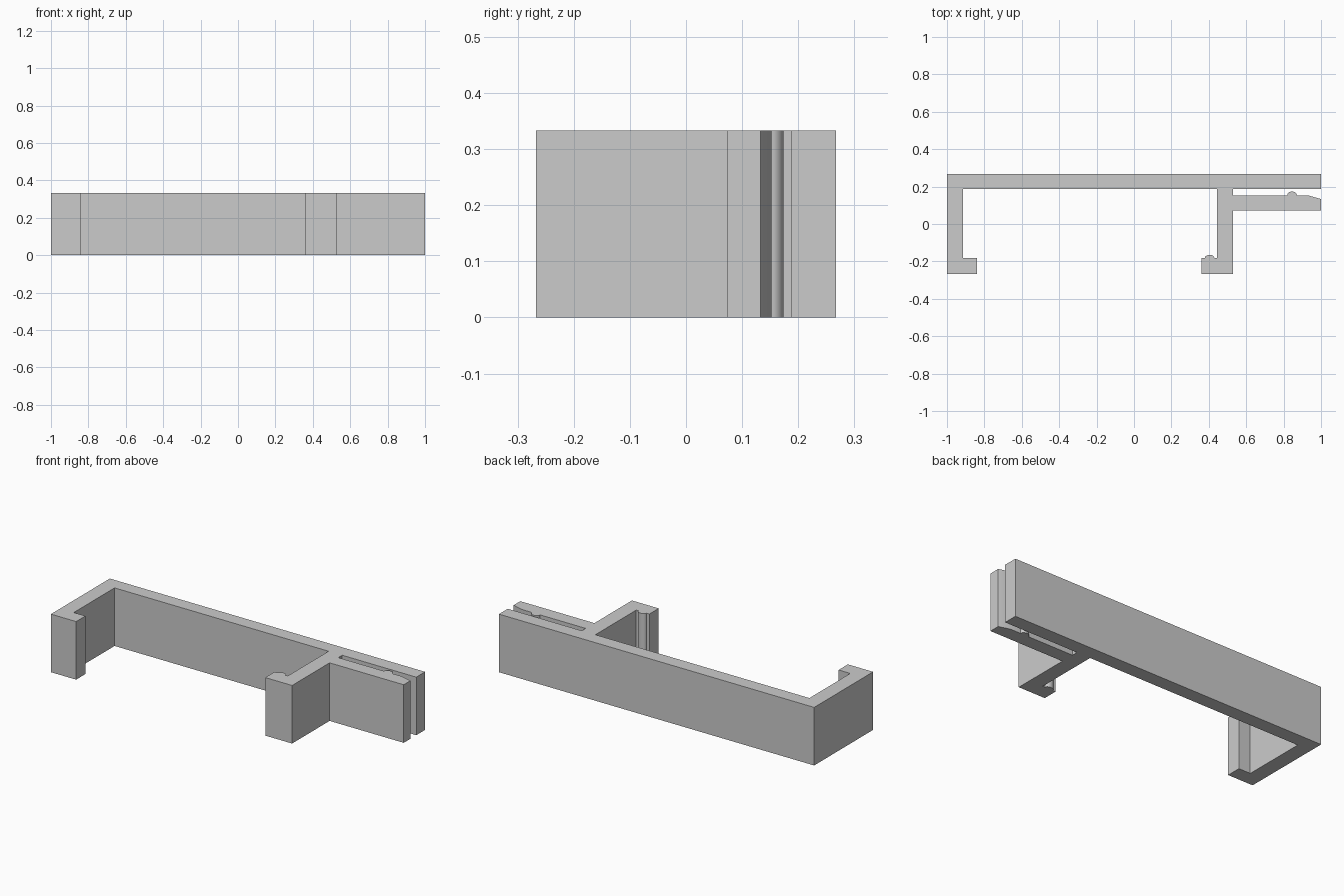
import bpy
import bmesh
import math

cube = bpy.data.objects.get("Cube")
if cube:
    bpy.data.objects.remove(cube)

HEIGHT = 0.333
BACK, FRONT = 0.267, -0.267     # outer faces of the clip
PLATE = 0.187                   # inner face of the back plate
LIP = -0.183                    # inner face of the hooked lips
TAB_BACK, TAB_FRONT = 0.152, 0.073

grey = bpy.data.materials.new("grey plastic")
grey.use_nodes = True
colour = (0.6, 0.6, 0.6, 1)
grey.diffuse_color = colour
grey.node_tree.nodes["Principled BSDF"].inputs["Base Color"].default_value = colour


def bump(x, y, radius, height, steps=12):
    """Rounded ridge on a wall facing the back, listed from right to left."""
    return [(x + radius * math.cos(math.pi * i / steps),
             y + height * math.sin(math.pi * i / steps)) for i in range(steps + 1)]


# Outline of the whole clip, counter-clockwise from the left end of the plate
outline = [(1, PLATE), (1, BACK), (-1, BACK)]
# Long arm with its inward lip
outline += [(-1, FRONT), (-0.84, FRONT), (-0.84, LIP), (-0.914, LIP), (-0.914, PLATE)]
# Short arm with a ridged lip
outline += [(0.444, PLATE), (0.444, LIP)]
outline += bump(0.404, LIP, 0.026, 0.018)
outline += [(0.36, LIP), (0.36, FRONT), (0.53, FRONT)]
# Side tab with a tapered tip and a ridge facing the slot
outline += [(0.53, TAB_FRONT), (1, TAB_FRONT), (1, 0.133), (0.935, TAB_BACK)]
outline += bump(0.845, TAB_BACK, 0.026, 0.022)
outline += [(0.53, TAB_BACK), (0.53, PLATE)]

# Extrude the outline upward
bm = bmesh.new()
base = bm.faces.new([bm.verts.new((x, y, 0)) for x, y in outline])
top = bmesh.ops.extrude_face_region(bm, geom=[base], use_keep_orig=True)["geom"]
bmesh.ops.translate(bm, vec=(0, 0, HEIGHT),
                    verts=[v for v in top if isinstance(v, bmesh.types.BMVert)])
bmesh.ops.recalc_face_normals(bm, faces=bm.faces)
bmesh.ops.triangulate(bm, faces=[f for f in bm.faces if len(f.verts) > 4])

mesh = bpy.data.meshes.new("clip_bracket")
bm.to_mesh(mesh)
bm.free()
mesh.materials.append(grey)
bracket = bpy.data.objects.new("clip_bracket", mesh)
bpy.context.collection.objects.link(bracket)

# Smooth only the rounded ridges
bpy.ops.object.select_all(action="DESELECT")
bracket.select_set(True)
bpy.context.view_layer.objects.active = bracket
bpy.ops.object.shade_smooth_by_angle(angle=math.radians(25))
